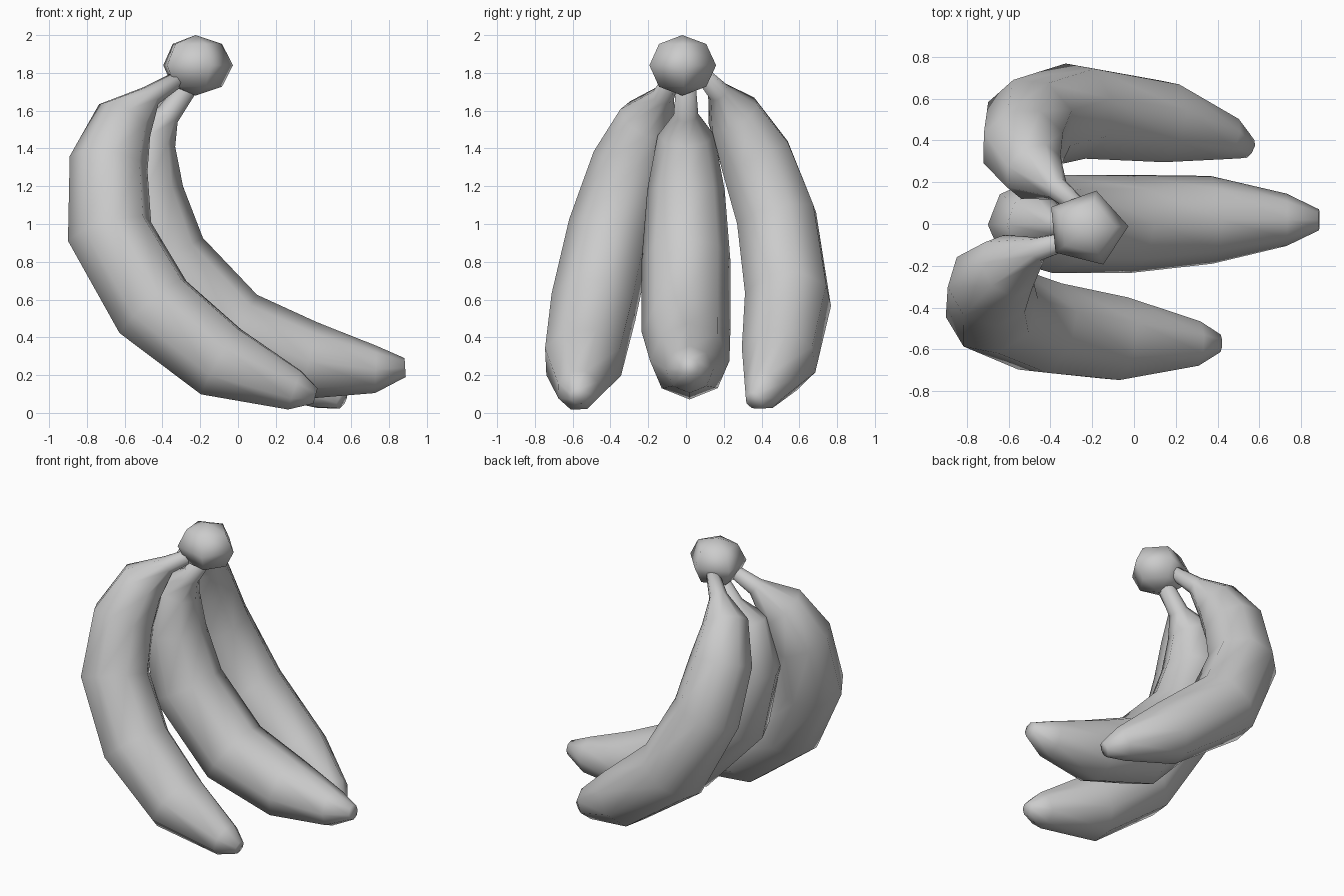
import bpy, bmesh, math
from mathutils import Vector

if "Cube" in bpy.data.objects:
    bpy.data.objects.remove(bpy.data.objects["Cube"])

SIDES = 8


def add_object(name, bm):
    bmesh.ops.recalc_face_normals(bm, faces=bm.faces)
    for f in bm.faces:
        f.smooth = True
    mesh = bpy.data.meshes.new(name)
    bm.to_mesh(mesh)
    bm.free()
    obj = bpy.data.objects.new(name, mesh)
    bpy.context.collection.objects.link(obj)
    return obj


def banana(name, rings):
    """Loft octagonal rings (x, y, z, radius) along a bent centre line."""
    pts = [Vector(r[:3]) for r in rings]
    normal = (pts[4] - pts[1]).cross(pts[-1] - pts[1]).normalized()
    bm = bmesh.new()
    loops = []
    for i, p in enumerate(pts):
        before, after = pts[max(i - 1, 0)], pts[min(i + 1, len(pts) - 1)]
        # Average the neighbouring directions
        t = Vector()
        for d in (p - before, after - p):
            if d.length > 0:
                t += d.normalized()
        t.normalize()
        u = (normal - t * normal.dot(t)).normalized()
        v = t.cross(u)
        loops.append([bm.verts.new(p + rings[i][3] * (u * math.cos(a) + v * math.sin(a)))
                      for a in (2 * math.pi * k / SIDES for k in range(SIDES))])
    for a, b in zip(loops, loops[1:]):
        for k in range(SIDES):
            j = (k + 1) % SIDES
            bm.faces.new((a[k], a[j], b[j], b[k]))
    bm.faces.new(loops[0])
    bm.faces.new(loops[-1])
    return add_object(name, bm)


# Three bananas, from stem to tip
banana("front_banana", [
    (-0.28, -0.07, 1.79, 0.04), (-0.46, -0.12, 1.68, 0.06),
    (-0.60, -0.20, 1.55, 0.16), (-0.685, -0.29, 1.32, 0.21),
    (-0.68, -0.40, 0.96, 0.23), (-0.45, -0.49, 0.56, 0.235),
    (-0.09, -0.545, 0.27, 0.215), (0.30, -0.57, 0.12, 0.115),
    (0.41, -0.57, 0.09, 0.045)])

banana("middle_banana", [
    (-0.24, 0.00, 1.76, 0.05), (-0.37, 0.00, 1.58, 0.065),
    (-0.47, 0.00, 1.47, 0.15), (-0.495, 0.00, 1.18, 0.205),
    (-0.39, 0.00, 0.81, 0.235), (-0.03, 0.00, 0.43, 0.235),
    (0.37, 0.02, 0.275, 0.21), (0.73, 0.02, 0.23, 0.125),
    (0.885, 0.02, 0.24, 0.05)])

banana("back_banana", [
    (-0.25, 0.07, 1.81, 0.04), (-0.37, 0.17, 1.70, 0.06),
    (-0.48, 0.25, 1.58, 0.15), (-0.53, 0.365, 1.36, 0.205),
    (-0.50, 0.48, 1.03, 0.225), (-0.28, 0.54, 0.60, 0.235),
    (0.14, 0.49, 0.28, 0.205), (0.45, 0.41, 0.12, 0.11),
    (0.55, 0.36, 0.065, 0.05)])

# Faceted stem knob joining the bananas
knob = bmesh.new()
bmesh.ops.create_uvsphere(knob, u_segments=5, v_segments=4, radius=1.0)
stem = add_object("stem_knob", knob)
stem.scale = (0.2, 0.185, 0.16)
stem.rotation_euler = (0, 0, math.radians(-14))
stem.location = (-0.225, -0.02, 1.84)
